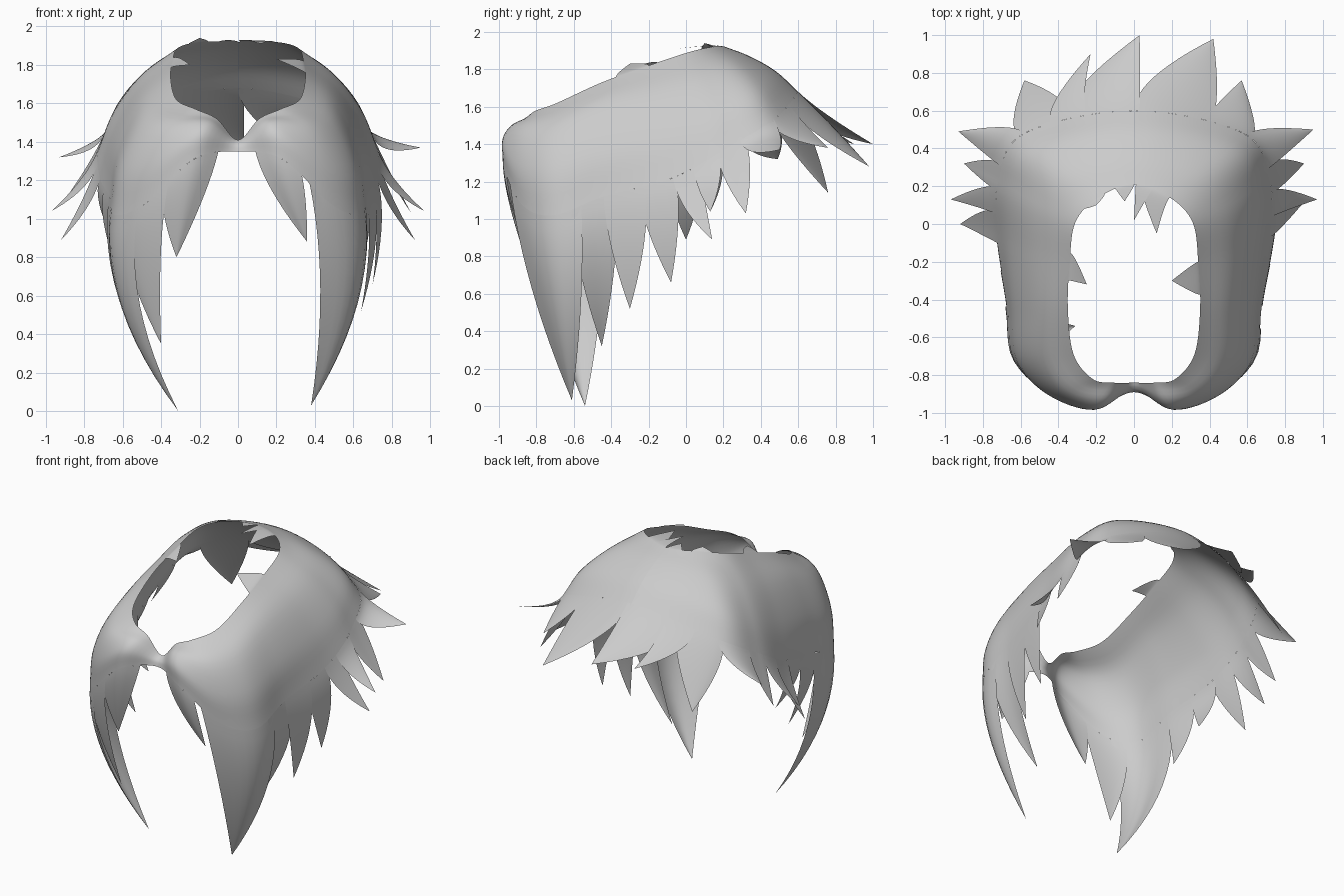
import bpy
from math import floor
from mathutils import Vector as V

# Cap sections from front centre (0) to back centre (8), each rim -> hem, mirrored in x
KEYS = [
    [(0, -.84, 1.41), (0, -.86, 1.40), (0, -.88, 1.38), (0, -.89, 1.35)],
    [(.11, -.84, 1.52), (.16, -.93, 1.50), (.20, -.98, 1.43), (.23, -.98, 1.31)],
    [(.22, -.82, 1.57), (.36, -.89, 1.48), (.44, -.91, 1.29), (.48, -.88, 1.08)],
    [(.32, -.69, 1.62), (.49, -.72, 1.50), (.60, -.73, 1.27), (.64, -.71, 1.02)],
    [(.35, -.45, 1.73), (.51, -.45, 1.60), (.63, -.45, 1.36), (.67, -.44, 1.12)],
    [(.34, -.20, 1.82), (.52, -.16, 1.67), (.65, -.11, 1.45), (.72, -.07, 1.22)],
    [(.31, .01, 1.89), (.50, .10, 1.75), (.64, .18, 1.57), (.72, .22, 1.38)],
    [(.19, .14, 1.92), (.36, .27, 1.83), (.50, .39, 1.70), (.58, .48, 1.54)],
    [(0, .21, 1.92), (0, .34, 1.87), (0, .48, 1.79), (0, .60, 1.68)],
]


def spline(a, b, c, d, t):
    return .5 * (2 * b + (c - a) * t + (2 * a - 5 * b + 4 * c - d) * t * t
                 + (3 * b - a - 3 * c + d) * t ** 3)


def key(i, j):
    i = (i + 8) % 16 - 8
    x, y, z = KEYS[abs(i)][j]
    return V((-x if i < 0 else x, y, z))


def cap(u, v):
    """Point on the cap: u runs round the head, v from rim (0) to hem (1)."""
    i = floor(u)
    p = [spline(*[key(i + k, j) for k in (-1, 0, 1, 2)], u - i) for j in range(4)]
    p = [2 * p[0] - p[1]] + p + [2 * p[3] - p[2]]
    s = min(int(v * 3), 2)
    return spline(*p[s:s + 4], v * 3 - s)


def grid(name, fn, nu, nv):
    verts = [fn(i / nu, j / nv) for j in range(nv + 1) for i in range(nu + 1)]
    n = nu + 1
    faces = [(j * n + i, (j + 1) * n + i, (j + 1) * n + i + 1, j * n + i + 1)
             for j in range(nv) for i in range(nu)]
    me = bpy.data.meshes.new(name)
    me.from_pydata(verts, [], faces)
    me.polygons.foreach_set("use_smooth", [True] * len(faces))
    ob = bpy.data.objects.new(name, me)
    bpy.context.collection.objects.link(ob)
    return ob


def lock(name, u0, u1, tip, bow=.45, v=1.0):
    """Tapering lock that grows out of the cap's edge and bends to its tip."""
    tip = V(tip)
    inner = .95 if v == 1 else .05

    def fn(a, t):
        u = u0 + (u1 - u0) * a
        p = cap(u, v)
        d = (p - cap(u, inner)).normalized()
        c = p + d * (tip - p).length * bow
        return p * (1 - t) ** 2 + c * 2 * t * (1 - t) + tip * t * t
    grid(name, fn, 8, 12)


# Cap with the open crown
grid("hair_cap", lambda a, v: cap(-8 + 16 * a, v), 128, 14)

# Locks: start and end round the cap, tip
LOCKS = {
    "front_lock": [(.4, 1.4, (.36, -.87, .88)), (-1.6, -.45, (-.32, -.86, .80)),
                   (-2.6, -1.5, (-.40, -.71, .35))],
    "long_lock": [(1.55, 3.6, (.38, -.61, .03)), (-4.0, -2.2, (-.31, -.54, 0))],
    "side_lock": [(3.4, 4.2, (.42, -.45, .32)), (4.0, 4.6, (.64, -.30, .52)),
                  (4.5, 5.05, (.70, -.08, .66)), (5.0, 5.45, (.92, .14, .89)),
                  (5.35, 5.85, (.97, .13, 1.04)), (5.8, 6.35, (.90, .32, 1.03)),
                  (-4.5, -3.9, (-.58, -.30, .65)), (-5.0, -4.45, (-.62, -.10, .85)),
                  (-5.45, -4.9, (-.92, 0, .89)), (-5.9, -5.4, (-.97, .13, 1.04)),
                  (-6.35, -5.85, (-.90, .32, 1.10))],
    "back_lock": [(6.25, 6.95, (.95, .50, 1.37)), (6.85, 7.4, (.57, .76, 1.38)),
                  (7.35, 8.0, (.42, .98, 1.28)), (7.95, 8.55, (.03, 1.0, 1.40)),
                  (-7.6, -7.3, (-.23, .90, 1.40)), (-7.5, -6.9, (-.58, .76, 1.14)),
                  (-7.0, -6.3, (-.93, .49, 1.32))],
}
BOW = {"front_lock": .35, "back_lock": .33, "side_lock": .4}
for name, rows in LOCKS.items():
    for u0, u1, tip in rows:
        lock(name, u0, u1, tip, BOW.get(name, .45))

# Small ragged points around the crown opening
for u0, u1, tip in [(7.0, 7.8, (.12, -.05, 1.91)), (7.5, 7.95, (.0, .02, 1.93)),
                    (4.3, 5.0, (.20, -.30, 1.83)), (-5.2, -4.6, (-.25, -.32, 1.80)),
                    (-7.2, -6.5, (-.20, .10, 1.94)), (-8.0, -7.5, (-.05, .12, 1.93))]:
    lock("crown_point", u0, u1, tip, .15, 0)
